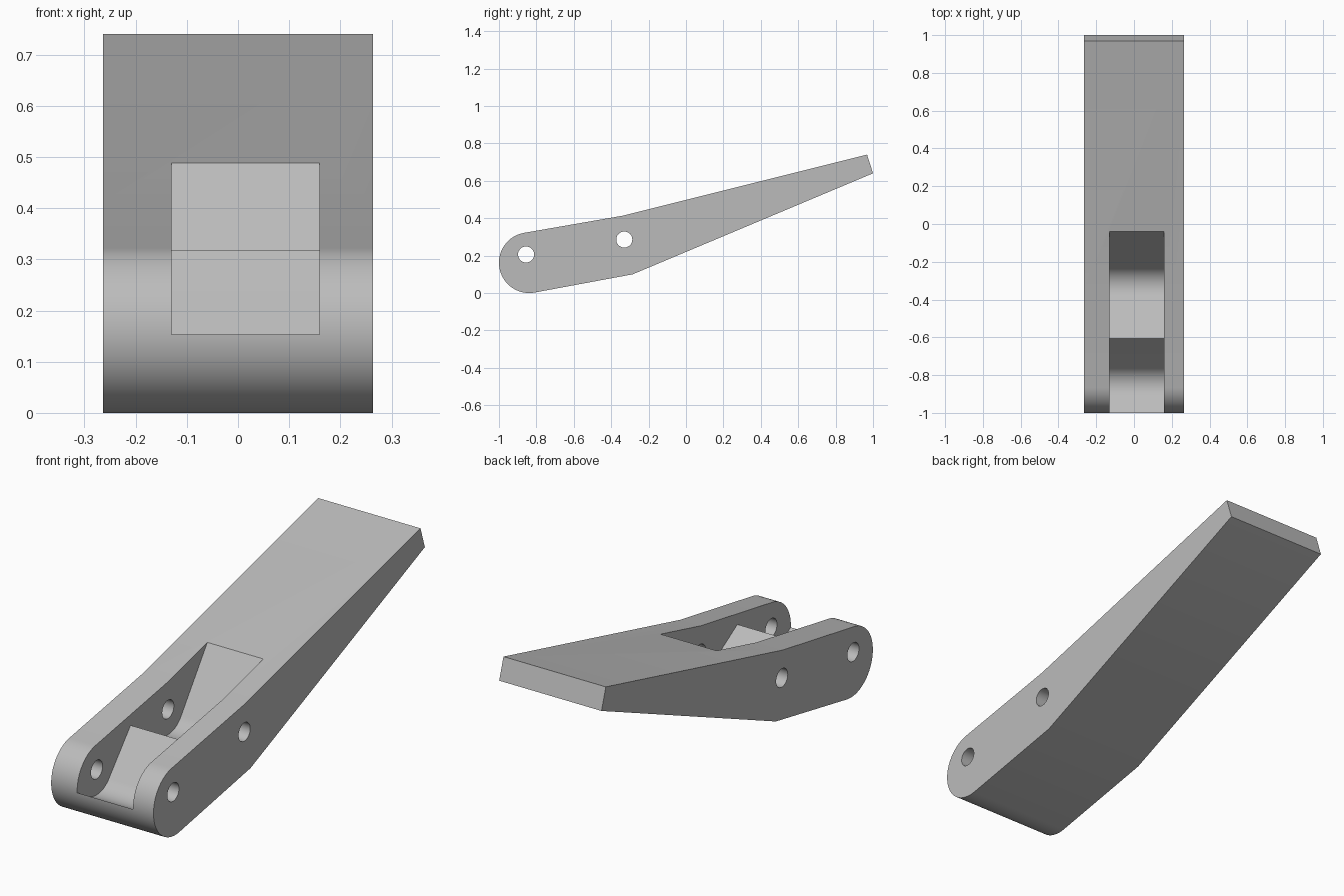
import bpy, bmesh, math
from mathutils import Vector

cube = bpy.data.objects.get("Cube")
if cube:
    bpy.data.objects.remove(cube, do_unlink=True)

# Plain grey metal
grey = bpy.data.materials.new("grey_metal")
colour = (0.5, 0.5, 0.5, 1)
grey.diffuse_color = colour
grey.use_nodes = True
grey.node_tree.nodes["Principled BSDF"].inputs["Base Color"].default_value = colour


def arc(centre, radius, start, end, steps):
    """Points (y, z) along an arc, angles in degrees."""
    angles = [math.radians(start + (end - start) * i / steps) for i in range(steps + 1)]
    return [(centre[0] + radius * math.cos(a), centre[1] + radius * math.sin(a)) for a in angles]


def extrude(name, profile, x0, x1):
    """Solid made from a (y, z) profile drawn between two x positions."""
    bm = bmesh.new()
    face = bm.faces.new([bm.verts.new((x0, y, z)) for y, z in profile])
    out = bmesh.ops.extrude_face_region(bm, geom=[face])
    moved = [v for v in out["geom"] if isinstance(v, bmesh.types.BMVert)]
    bmesh.ops.translate(bm, vec=(x1 - x0, 0, 0), verts=moved)
    bmesh.ops.recalc_face_normals(bm, faces=bm.faces)
    mesh = bpy.data.meshes.new(name)
    bm.to_mesh(mesh)
    bm.free()
    mesh.materials.append(grey)
    obj = bpy.data.objects.new(name, mesh)
    bpy.context.collection.objects.link(obj)
    return obj


def cut(target, cutter):
    mod = target.modifiers.new(cutter.name, "BOOLEAN")
    mod.operation = "DIFFERENCE"
    mod.solver = "EXACT"
    mod.object = cutter
    bpy.context.view_layer.objects.active = target
    bpy.ops.object.modifier_apply(modifier=mod.name)
    bpy.data.objects.remove(cutter, do_unlink=True)


def tangent_slope(point, centre, radius, side):
    """Angle in degrees of the line at a point that touches the circle's underside."""
    d = Vector(centre) - Vector(point)
    base = math.degrees(math.atan2(d.y, d.x * side))
    return side * (base - math.degrees(math.asin(radius / d.length)))


# Lever: rounded nose, cranked body, tapering handle
nose = (-0.838, 0.162)
lever_profile = arc(nose, 0.162, 100, 280, 40) + [
    (-0.285, 0.1), (1.0, 0.64), (0.968, 0.74), (-0.335, 0.414)]
lever = extrude("lever", lever_profile, -0.264, 0.264)

# Slot with two rounded pockets beneath the pin holes
front_pin, rear_pin = (-0.855, 0.206), (-0.33, 0.286)
front_lip, ridge, slot_end = (-1.0, 0.153), (-0.606, 0.317), (-0.04, 0.488)
pocket = 0.118


def pocket_arc(before, pin, after):
    start = tangent_slope(before, pin, pocket, 1)
    end = tangent_slope(after, pin, pocket, -1)
    return arc(pin, pocket, 270 + start, 270 + end, 24)


front_pocket = pocket_arc(front_lip, front_pin, ridge)
rear_pocket = pocket_arc(ridge, rear_pin, slot_end)
lip = Vector(front_lip)
outside = lip + (lip - Vector(front_pocket[0])) * 2
top = Vector(slot_end) + (Vector(slot_end) - Vector(rear_pocket[-1]))
slot_profile = [tuple(outside)] + front_pocket + [ridge] + rear_pocket + [
    tuple(top), (top.x, 1), (outside.x, 1)]
cut(lever, extrude("slot_cutter", slot_profile, -0.13, 0.159))

# Pin holes through both cheeks
for name, pin in (("front_pin_hole", front_pin), ("rear_pin_hole", rear_pin)):
    cut(lever, extrude(name, arc(pin, 0.043, 0, 348.75, 31), -0.4, 0.4))

# Smooth the round surfaces, keep the edges crisp
bpy.ops.object.select_all(action="DESELECT")
lever.select_set(True)
bpy.context.view_layer.objects.active = lever
bpy.ops.object.shade_smooth_by_angle(angle=math.radians(20))
